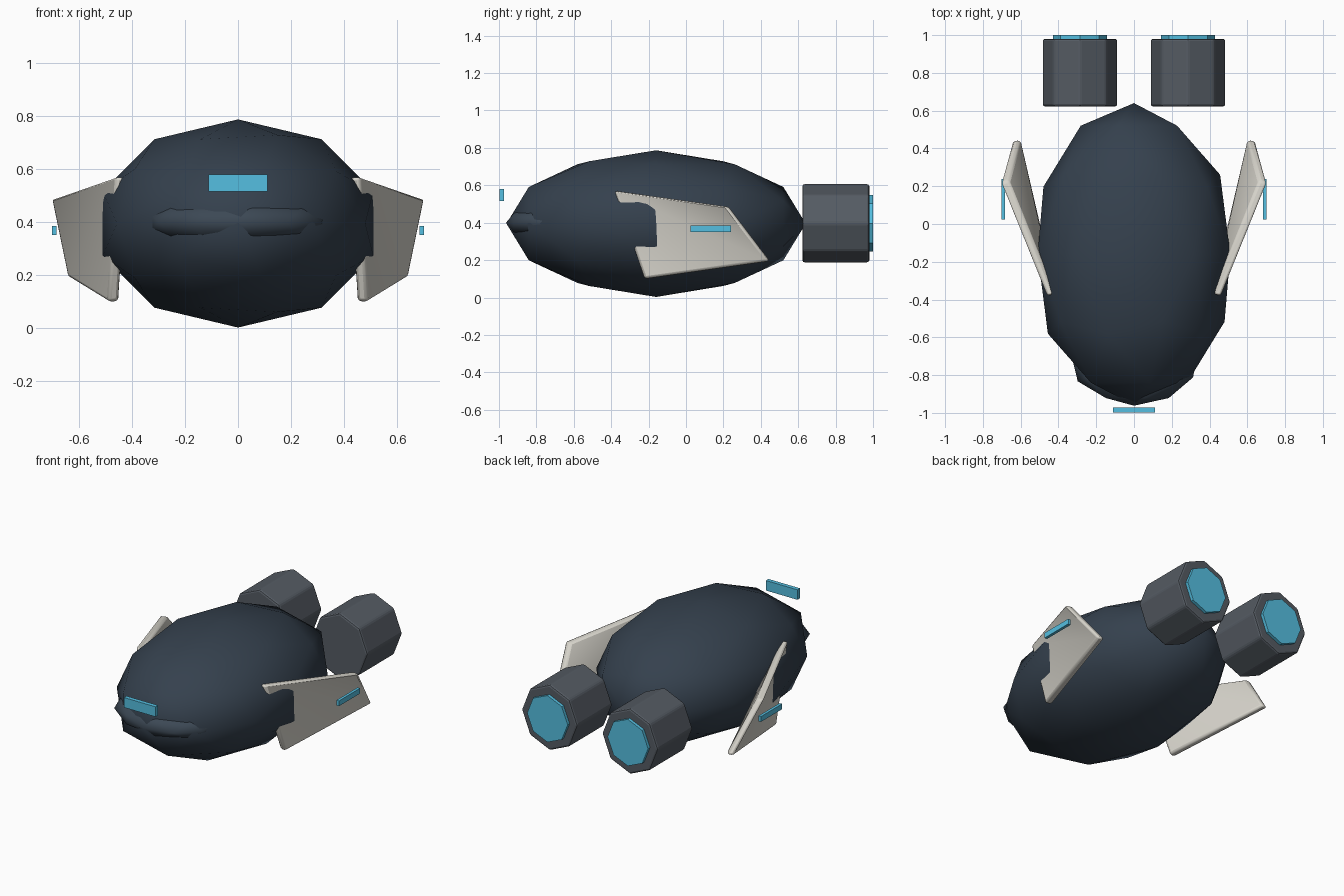
import bpy, bmesh, math
from mathutils import Matrix, Vector

if "Cube" in bpy.data.objects:
    bpy.data.objects.remove(bpy.data.objects["Cube"])


def mat(name, c):
    m = bpy.data.materials.new(name)
    m.diffuse_color = (*c, 1)
    m.use_nodes = True
    m.node_tree.nodes["Principled BSDF"].inputs["Base Color"].default_value = m.diffuse_color
    return m


HULL = mat("hull_navy", (0.035, 0.052, 0.075))
VISOR = mat("visor_blue", (0.045, 0.065, 0.09))
METAL = mat("engine_grey", (0.09, 0.105, 0.125))
PANEL = mat("panel_cream", (0.68, 0.66, 0.60))
GLOW = mat("glow_cyan", (0.09, 0.52, 0.75))


def finish(name, bm, material, smooth=None, bevel=0, mirror=False):
    bmesh.ops.recalc_face_normals(bm, faces=bm.faces[:])
    me = bpy.data.meshes.new(name)
    bm.to_mesh(me)
    bm.free()
    me.materials.append(material)
    ob = bpy.data.objects.new(name, me)
    bpy.context.collection.objects.link(ob)
    if smooth is not None:
        bpy.ops.object.select_all(action='DESELECT')
        ob.select_set(True)
        bpy.context.view_layer.objects.active = ob
        bpy.ops.object.shade_smooth_by_angle(angle=math.radians(smooth))
    if bevel:
        b = ob.modifiers.new("bevel", 'BEVEL')
        b.width, b.segments = bevel, 2
        b.limit_method, b.angle_limit = 'ANGLE', math.radians(30)
    if mirror:
        ob.modifiers.new("mirror", 'MIRROR')
    return ob


def place(centre, scale, rot=Matrix()):
    return Matrix.Translation(centre) @ Matrix.Diagonal((*scale, 1)) @ rot


TIP = Matrix.Rotation(math.pi / 2, 4, 'X')  # turns the z axis to -y


def pod(name, centre, radii, material):
    bm = bmesh.new()
    bmesh.ops.create_icosphere(bm, subdivisions=2, radius=1, matrix=place(centre, radii, TIP))
    return finish(name, bm, material, smooth=60)


def octagon(name, x, y0, y1, rx, rz, material, bevel=0):
    bm = bmesh.new()
    bmesh.ops.create_cone(bm, cap_ends=True, segments=8, radius1=1, radius2=1, depth=1,
                          matrix=place((x, (y0 + y1) / 2, 0.397), (rx, y1 - y0, rz), TIP))
    return finish(name, bm, material, bevel=bevel)


def bar(name, centre, size, mirror=False):
    bm = bmesh.new()
    bmesh.ops.create_cube(bm, size=1, matrix=place(centre, size))
    return finish(name, bm, GLOW, mirror=mirror)


# Hull and the visor swelling out of its nose
pod("hull", (0, -0.16, 0.395), (0.536, 0.80, 0.392), HULL)
pod("visor", (0, -0.69, 0.40), (0.35, 0.272, 0.10), VISOR)

# Twin engines with glowing exhausts
for side, x in (("left", -0.286), ("right", 0.286)):
    octagon(side + "_engine", x, 0.622, 0.98, 0.199, 0.211, METAL, 0.012)
    octagon(side + "_exhaust", x, 0.95, 1.0, 0.144, 0.15, GLOW)

# Folded side panels, creased from front top to rear bottom
outer = [Vector(p) for p in ((0.46, -0.385, 0.57), (0.705, 0.22, 0.485),
                             (0.645, 0.44, 0.195), (0.49, -0.225, 0.10))]
bm = bmesh.new()
o = [bm.verts.new(p) for p in outer]
i = [bm.verts.new(p + Vector((-0.042, 0.012, 0))) for p in outer]
for s in (o, i):
    bm.faces.new((s[0], s[1], s[2]))
    bm.faces.new((s[0], s[2], s[3]))
for k in range(4):
    n = (k + 1) % 4
    bm.faces.new((o[k], o[n], i[n], i[k]))
finish("side_panels", bm, PANEL, smooth=30, bevel=0.014, mirror=True)

# Light strips
bar("front_light", (0, -0.985, 0.548), (0.224, 0.026, 0.064))
bar("side_lights", (0.692, 0.132, 0.368), (0.018, 0.215, 0.034), True)
